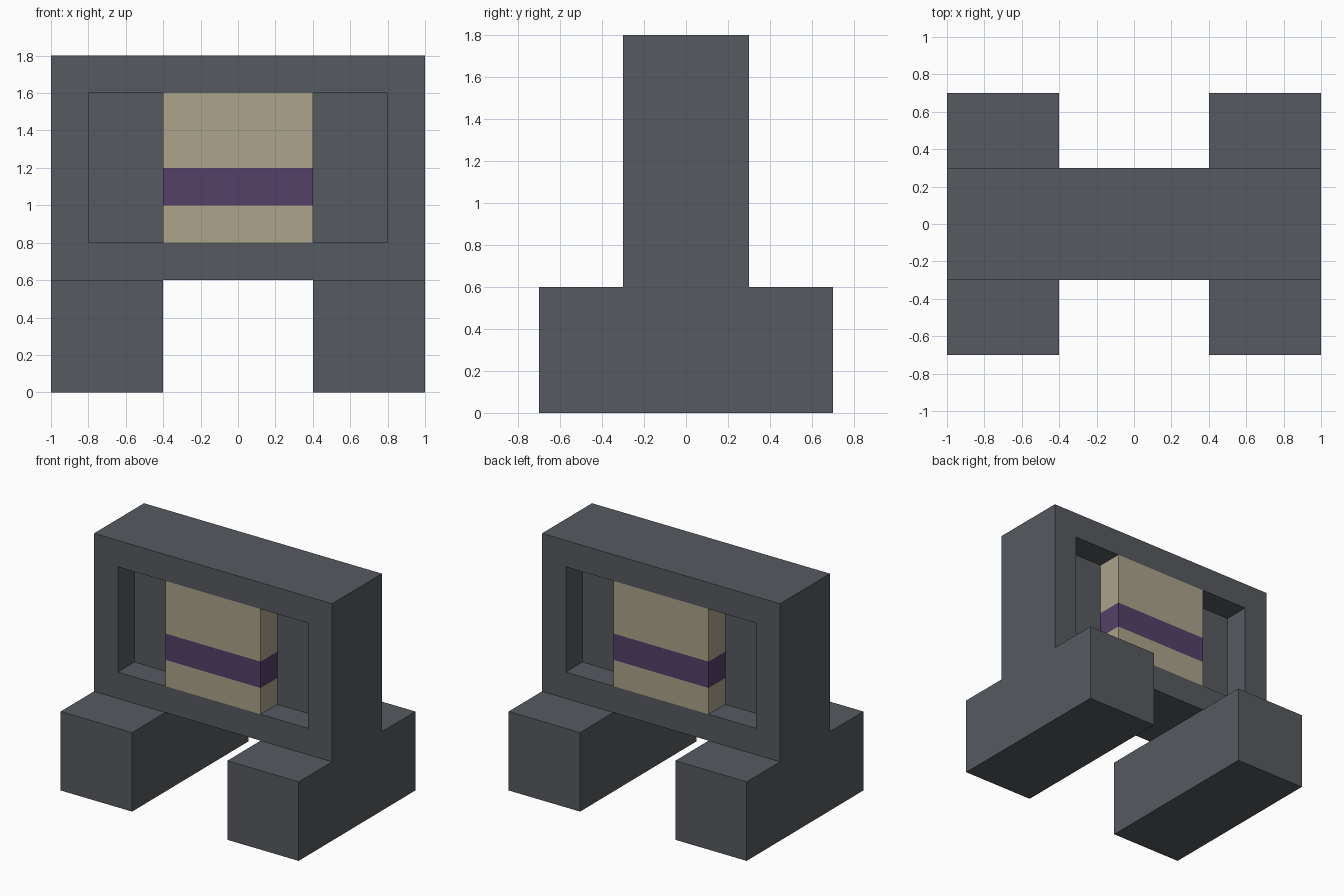
import bpy
import bmesh
from mathutils import Matrix, Vector

cube = bpy.data.objects.get("Cube")
if cube:
    bpy.data.objects.remove(cube, do_unlink=True)


def make_material(name, rgb):
    """Flat material from 0-255 sRGB values."""
    linear = [((c / 255 + 0.055) / 1.055) ** 2.4 for c in rgb] + [1]
    mat = bpy.data.materials.new(name)
    mat.use_nodes = True
    mat.diffuse_color = linear
    bsdf = next(n for n in mat.node_tree.nodes if n.type == 'BSDF_PRINCIPLED')
    bsdf.inputs["Base Color"].default_value = linear
    return mat


grey = make_material("dark grey", (86, 90, 95))
tan = make_material("tan", (171, 163, 139))
purple = make_material("deep purple", (83, 65, 103))


def box(low, high):
    """Bmesh box between two opposite corners."""
    low, high = Vector(low), Vector(high)
    bm = bmesh.new()
    matrix = Matrix.Translation((low + high) / 2) @ Matrix.Diagonal((*(high - low), 1))
    bmesh.ops.create_cube(bm, size=1, matrix=matrix)
    bm.normal_update()
    return bm


def finish(name, bm, materials):
    mesh = bpy.data.meshes.new(name)
    bm.to_mesh(mesh)
    bm.free()
    for mat in materials:
        mesh.materials.append(mat)
    obj = bpy.data.objects.new(name, mesh)
    bpy.context.collection.objects.link(obj)
    return obj


# Upright body with a framed recess on the front and the back
body = box((-1, -0.3, 0.6), (1, 0.3, 1.8))
for face in [f for f in body.faces if abs(f.normal.y) > 0.9]:
    inward = face.normal * -0.2
    bmesh.ops.inset_region(body, faces=[face], thickness=0.2, use_even_offset=True)
    floor = bmesh.ops.extrude_discrete_faces(body, faces=[face])["faces"][0]
    bmesh.ops.translate(body, verts=floor.verts, vec=inward)
finish("body_frame", body, [grey])

# Long feet under each side
for side, name in ((1, "left_foot"), (-1, "right_foot")):
    inner, outer = sorted((0.4 * side, side))
    finish(name, box((inner, -0.7, 0), (outer, 0.7, 0.6)), [grey])

# Striped blocks filling the middle of each recess
for name, near, far in (("front_block", -0.3, -0.1), ("back_block", 0.1, 0.3)):
    block = box((-0.4, near, 0.8), (0.4, far, 1.6))
    for height in (1.0, 1.2):
        bmesh.ops.bisect_plane(block, geom=block.verts[:] + block.edges[:] + block.faces[:],
                               plane_co=(0, 0, height), plane_no=(0, 0, 1))
    for face in block.faces:
        face.material_index = int(1.0 < face.calc_center_median().z < 1.2
                                  and abs(face.normal.z) < 0.5)
    finish(name, block, [tan, purple])
